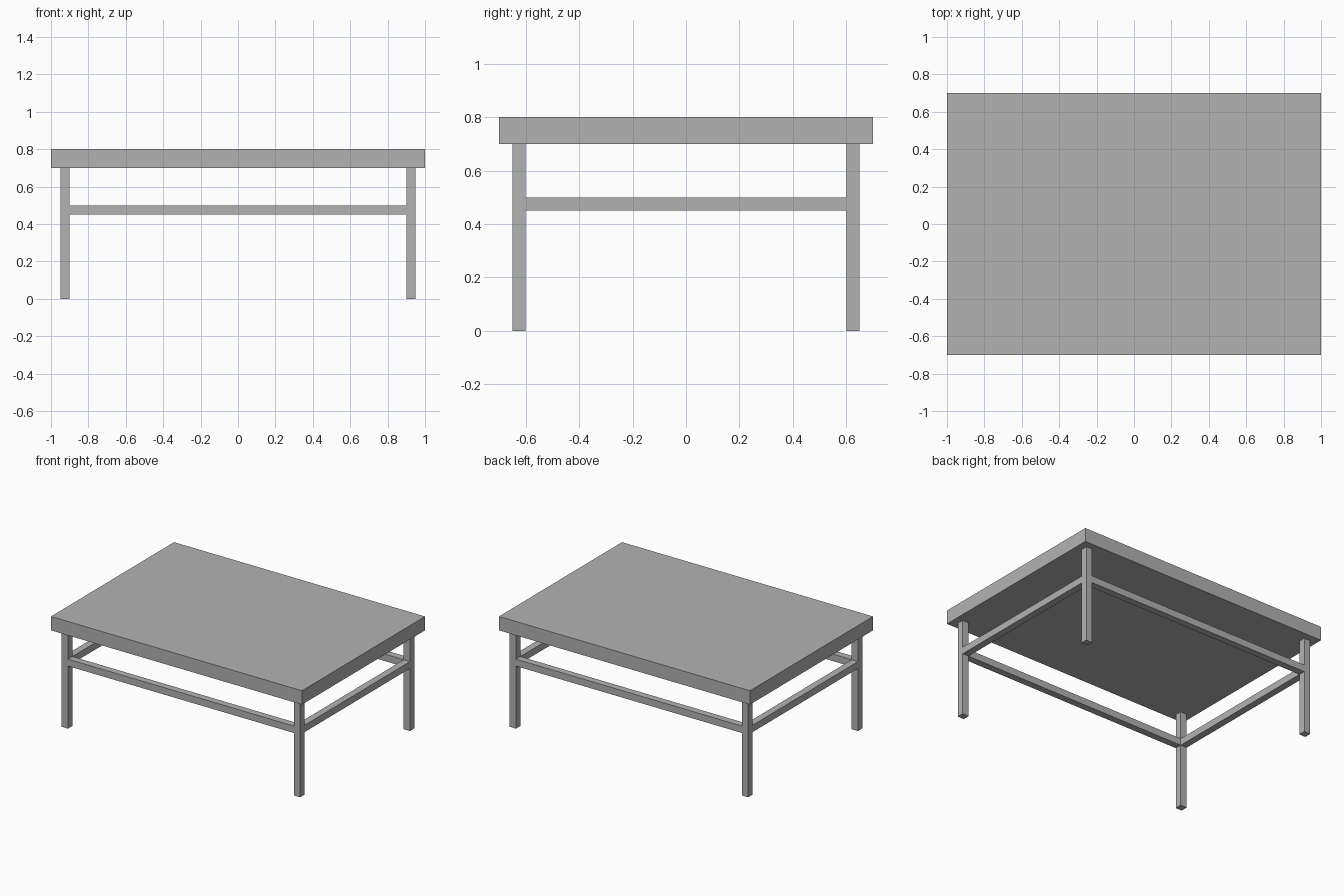
import bpy

old = bpy.data.objects.get("Cube")
if old:
    bpy.data.objects.remove(old, do_unlink=True)

GREY = (0.448, 0.448, 0.448, 1.0)
grey = bpy.data.materials.new("plain grey")
grey.use_nodes = True
grey.diffuse_color = GREY
grey.node_tree.nodes["Principled BSDF"].inputs["Base Color"].default_value = GREY

BAR = 0.05                   # thickness of legs and rails
LEG_X, LEG_Y = 0.925, 0.625  # leg centres
TOP_BASE = 0.7               # underside of the table top
RAIL_Z = 0.475


def box(name, size, centre):
    """Add a flat-shaded box with its size baked into the mesh."""
    bpy.ops.mesh.primitive_cube_add(size=1, location=centre)
    obj = bpy.context.object
    obj.name = name
    obj.scale = size
    bpy.ops.object.transform_apply(location=False, rotation=False, scale=True)
    obj.data.materials.append(grey)
    return obj


# Table top
box("table_top", (2, 1.4, 0.1), (0, 0, TOP_BASE + 0.05))

# Four square legs
for y_name, sy in (("front", -1), ("back", 1)):
    for x_name, sx in (("right", -1), ("left", 1)):
        box(f"{y_name}_{x_name}_leg", (BAR, BAR, TOP_BASE),
            (sx * LEG_X, sy * LEG_Y, TOP_BASE / 2))

# Rails between the legs, flush with them
for name, s in (("front", -1), ("back", 1)):
    box(f"{name}_rail", (2 * LEG_X - BAR, BAR, BAR), (0, s * LEG_Y, RAIL_Z))
for name, s in (("right", -1), ("left", 1)):
    box(f"{name}_rail", (BAR, 2 * LEG_Y - BAR, BAR), (s * LEG_X, 0, RAIL_Z))
